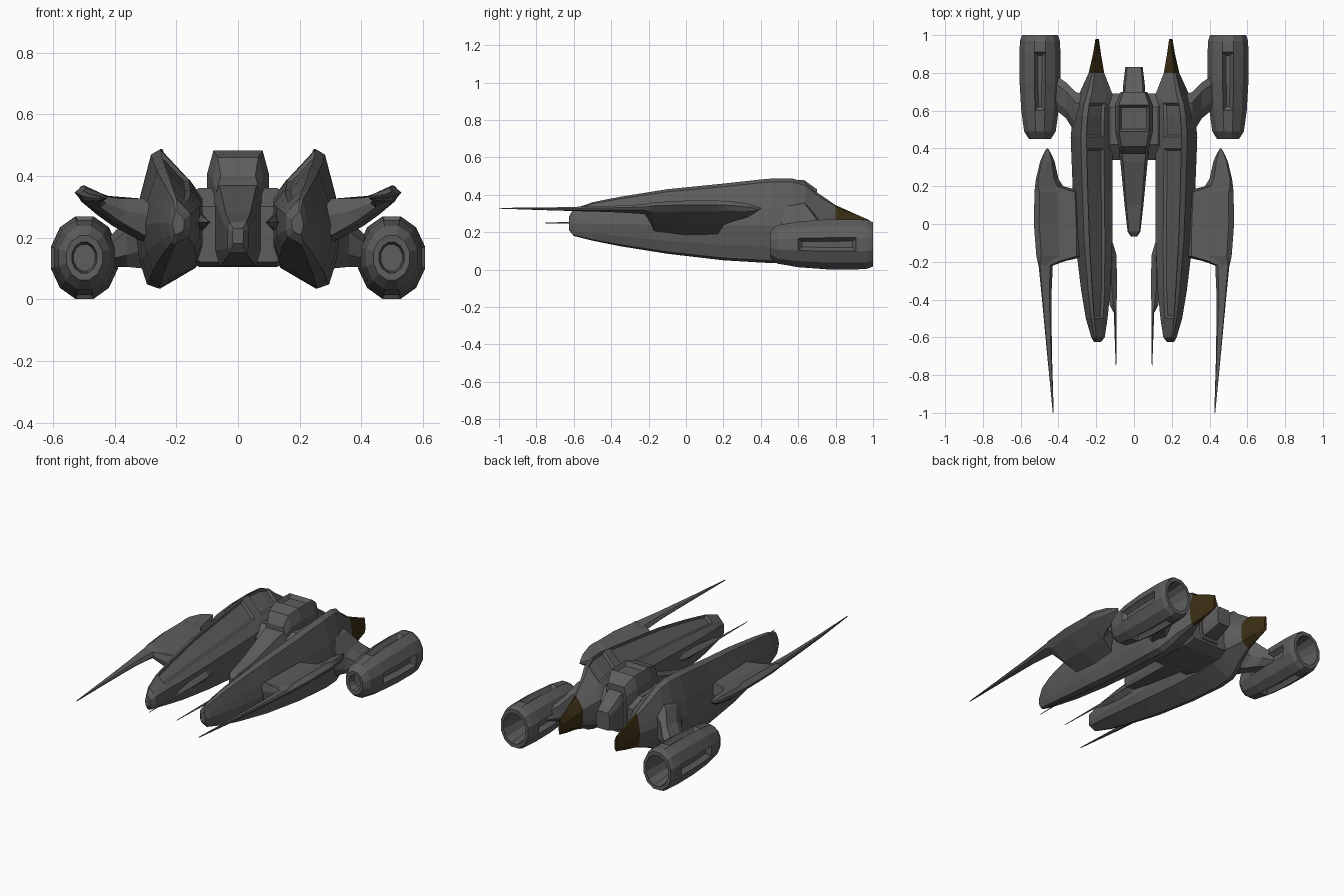
import bpy, bmesh, math
from mathutils import Vector

if "Cube" in bpy.data.objects:
    bpy.data.objects.remove(bpy.data.objects["Cube"])


def material(name, rgb):
    m = bpy.data.materials.new(name)
    m.diffuse_color = (*rgb, 1)
    m.use_nodes = True
    m.node_tree.nodes["Principled BSDF"].inputs["Base Color"].default_value = m.diffuse_color
    return m


GREY = material("gunmetal grey", (0.11, 0.11, 0.11))
BROWN = material("dark bronze", (0.045, 0.028, 0.007))


def loft(name, rings, detail=None, mirror=True):
    """Skin equal-length rings of points, cap both ends, optionally mirror in x."""
    bm = bmesh.new()
    loops = [[bm.verts.new(p) for p in ring] for ring in rings]
    n = len(loops[0])
    for a, b in zip(loops, loops[1:]):
        for i in range(n):
            j = (i + 1) % n
            bm.faces.new((a[i], a[j], b[j], b[i]))
    bm.faces.new(loops[0])
    bm.faces.new(loops[-1])
    bmesh.ops.recalc_face_normals(bm, faces=bm.faces)
    if detail:
        detail(bm)
    me = bpy.data.meshes.new(name)
    bm.to_mesh(me)
    bm.free()
    me.materials.append(GREY)
    me.materials.append(BROWN)
    ob = bpy.data.objects.new(name, me)
    bpy.context.collection.objects.link(ob)
    if mirror:
        ob.modifiers.new("mirror", 'MIRROR')
    return ob


def recess(bm, faces, thickness, depth):
    bmesh.ops.inset_region(bm, faces=faces, thickness=thickness, depth=-depth,
                           use_even_offset=True, use_boundary=True)


def lerp_table(table, x):
    if x <= table[0][0]:
        return table[0][1]
    for (x0, z0), (x1, z1) in zip(table, table[1:]):
        if x <= x1:
            return z0 + (z1 - z0) * (x - x0) / (x1 - x0)
    return table[-1][1]


# Twin hulls: one ridged section scaled along y
SECTION = [(.62, 1), (.76, .96), (.92, .66), (1, .45), (.93, .2), (.82, .03),
           (.65, 0), (.1, .15), (0, .3), (0, .65), (.2, .78)]
HULL = [  # y, inner x, outer x, bottom z, top z
    (-.625, .175, .212, .21, .285), (-.60, .155, .226, .18, .325),
    (-.50, .14, .255, .155, .36), (-.35, .125, .28, .125, .39),
    (-.10, .115, .31, .085, .43), (.20, .115, .325, .05, .46),
    (.40, .115, .333, .038, .482), (.46, .115, .335, .035, .487),
    (.57, .115, .325, .035, .487), (.64, .115, .31, .06, .465),
    (.69, .115, .29, .09, .42), (.80, .158, .24, .13, .345),
    (.90, .175, .217, .15, .30), (.98, .186, .204, .17, .265)]


def hull_detail(bm):
    strip = []
    for f in bm.faces:
        c = f.calc_center_median()
        if c.y > .8:
            f.material_index = 1              # bronze tail cones
        ring = next((s for s in zip(HULL, HULL[1:]) if s[0][0] < c.y < s[1][0]), None)
        if ring:
            xi, xo, zb, zt = [(ring[0][k] + ring[1][k]) / 2 for k in range(1, 5)]
            u, v = (c.x - xi) / (xo - xi), (c.z - zb) / (zt - zb)
            if abs(u - .41) < .05 and abs(v - .89) < .03:
                strip.append(f)
    # long groove and oval hatch on the inner slope
    groove = [f for f in strip if -.5 < f.calc_center_median().y < .38]
    hatch = [f for f in strip if .46 < f.calc_center_median().y < .64]
    for faces in (groove, hatch):
        if faces:
            recess(bm, faces, .012, .012)


loft("hull", [[(xi + (xo - xi) * u, y, zb + (zt - zb) * v) for u, v in SECTION]
              for y, xi, xo, zb, zt in HULL], hull_detail)

# Swept side wings with long forward prongs
WING_TOP = [(.29, .325), (.42, .327), (.5, .37), (.53, .358)]
WING_LOW = [(.29, .18), (.36, .205), (.45, .268), (.53, .335)]
WING = [  # y, inner x, outer x, thickness factor
    (.40, .455, .463, .1), (.37, .437, .48, .4), (.33, .42, .497, .7),
    (.24, .40, .519, .95), (.20, .375, .524, 1), (.17, .26, .527, 1),
    (0, .25, .53, 1), (-.17, .25, .517, .85), (-.195, .36, .512, .7),
    (-.22, .43, .505, .5), (-.40, .438, .487, .35), (-.70, .434, .459, .2),
    (-1.0, .425, .430, .05)]


def wing_ring(y, xi, xo, k):
    def pt(t, table):
        x = xi + (xo - xi) * t
        return (x, y, .33 + (lerp_table(table, x) - .33) * k)

    def mid(x):
        z = (lerp_table(WING_TOP, x) + lerp_table(WING_LOW, x)) / 2
        return (x, y, .33 + (z - .33) * k)
    return ([mid(xi)] + [pt(t, WING_TOP) for t in (.2, .55, .9)] + [mid(xo)]
            + [pt(t, WING_LOW) for t in (.9, .55, .2)])


loft("side_wing", [wing_ring(*s) for s in WING])

# Thin inner prongs beside the hull noses
PRONG = [(-.10, .112, .14, .03), (-.16, .094, .14, .03), (-.30, .089, .15, .025),
         (-.43, .092, .128, .015), (-.47, .093, .107, .008), (-.75, .094, .097, .002)]
loft("inner_prong", [[(a, y, .25), ((a + b) / 2, y, .25 + h), (b, y, .25),
                      ((a + b) / 2, y, .25 - h)] for y, a, b, h in PRONG])


# Centre parts: chamfered box sections along y
def box_ring(y, w, zb, zt, c=.2):
    h = zt - zb
    half = [(w * .8, zt), (w, zt - h * c), (w, zb + h * c), (w * .8, zb)]
    return [(x, y, z) for x, z in half] + [(-x, y, z) for x, z in reversed(half)]


def pod_detail(bm):
    top = [f for f in bm.faces if f.normal.z > .9
           and .49 < f.calc_center_median().y < .63 and f.calc_center_median().z > .45]
    recess(bm, top, .014, .025)


loft("cockpit_pod", [box_ring(*s) for s in (
    (.37, .07, .15, .40), (.41, .082, .12, .46), (.49, .10, .11, .482),
    (.63, .10, .11, .480), (.70, .07, .15, .43))], pod_detail, False)
loft("nose_tongue", [box_ring(*s) for s in (
    (-.065, .018, .18, .23), (-.04, .034, .15, .25), (.10, .05, .13, .28),
    (.33, .072, .11, .36), (.42, .085, .11, .38))], None, False)
loft("tail_block", [box_ring(*s) for s in (
    (.66, .058, .16, .41), (.73, .058, .17, .38), (.83, .046, .20, .31))], None, False)
loft("hull_bridge", [box_ring(*s, .1) for s in (
    (.34, .15, .12, .30), (.42, .16, .105, .36), (.62, .16, .105, .36),
    (.69, .14, .13, .30))], None, False)


# Engine pylons
def pylon_ring(x, y0, y1, z0, z1):
    cy, cz, ry, rz = (y0 + y1) / 2, (z0 + z1) / 2, (y1 - y0) / 2, (z1 - z0) / 2
    return [(x, cy + ry * a, cz + rz * b) for a, b in
            ((1, .5), (.5, 1), (-.5, 1), (-1, .5), (-1, -.5), (-.5, -1), (.5, -1), (1, -.5))]


loft("engine_pylon", [pylon_ring(*s) for s in (
    (.26, .45, .68, .10, .38), (.31, .48, .70, .10, .34),
    (.36, .56, .75, .105, .26), (.42, .61, .79, .105, .20))])

# Twelve-sided engines, hollow at both ends, with four recessed slots
EX, EZ = .498, .135
ENGINE = [(.50, .043), (.452, .05), (.45, .072), (.49, .103), (.60, .122),
          (.75, .133), (.91, .134), (.97, .13), (1.0, .118), (1.0, .095), (.80, .075)]


def engine_ring(y, r):
    r /= math.cos(math.radians(15))
    angles = [math.radians(15 + 30 * i) for i in range(12)]
    return [(EX + .81 * r * math.cos(a), y, EZ + r * math.sin(a)) for a in angles]


def engine_detail(bm):
    slots = {}
    for f in bm.faces:
        c = f.calc_center_median()
        d = Vector(((c.x - EX) / .81, 0, c.z - EZ))
        if .60 < c.y < .91 and d.length > .11 and max(abs(d.x), abs(d.z)) > .99 * d.length:
            slots.setdefault((round(d.x * 8), round(d.z * 8)), []).append(f)
    for faces in slots.values():
        recess(bm, faces, .008, .014)
        recess(bm, faces, .011, .014)


loft("engine", [engine_ring(y, r) for y, r in ENGINE], engine_detail)
